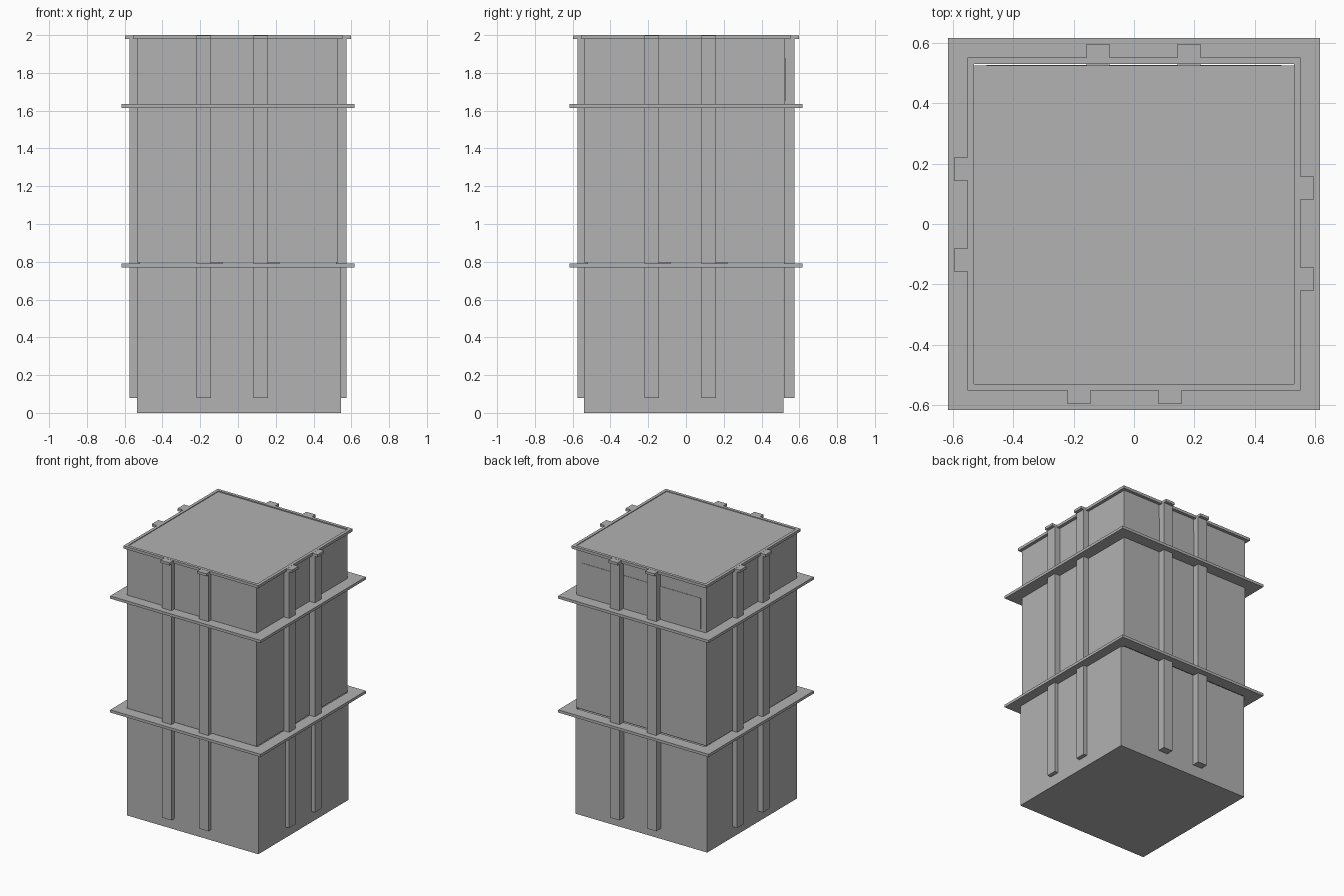
import bpy
import math
from mathutils import Matrix, Vector

cube = bpy.data.objects.get("Cube")
if cube:
    bpy.data.objects.remove(cube, do_unlink=True)

grey = bpy.data.materials.new("concrete grey")
grey.use_nodes = True
GREY = (0.445, 0.445, 0.445, 1)
grey.diffuse_color = GREY
grey.node_tree.nodes["Principled BSDF"].inputs["Base Color"].default_value = GREY


def make(name, verts, faces, turn=0):
    """Mesh object, turned by quarter turns about the vertical axis."""
    rot = Matrix.Rotation(turn * math.pi / 2, 3, "Z")
    mesh = bpy.data.meshes.new(name)
    mesh.from_pydata([rot @ Vector(v) for v in verts], [], faces)
    mesh.materials.append(grey)
    obj = bpy.data.objects.new(name, mesh)
    bpy.context.collection.objects.link(obj)
    return obj


def box(name, xs, ys, zs, turn=0):
    verts = [(x, y, z) for z in zs for x, y in
             ((xs[0], ys[0]), (xs[1], ys[0]), (xs[1], ys[1]), (xs[0], ys[1]))]
    faces = [(3, 2, 1, 0), (4, 5, 6, 7)]
    faces += [(i, (i + 1) % 4, (i + 1) % 4 + 4, i + 4) for i in range(4)]
    return make(name, verts, faces, turn)


def ring(name, inner, outer, z0, z1):
    """Square frame swept from a rectangular section."""
    section = ((outer, z0), (outer, z1), (inner, z1), (inner, z0))
    corners = ((-1, -1), (1, -1), (1, 1), (-1, 1))
    verts = [(r * cx, r * cy, z) for cx, cy in corners for r, z in section]
    faces = [(c * 4 + k, (c + 1) % 4 * 4 + k,
              (c + 1) % 4 * 4 + (k + 1) % 4, c * 4 + (k + 1) % 4)
             for c in range(4) for k in range(4)]
    return make(name, verts, faces)


# Main block in two storeys with a flat lid
box("lower_body", (-0.535, 0.545), (-0.54, 0.515), (0, 0.78))
box("upper_body", (-0.535, 0.53), (-0.54, 0.525), (0.795, 1.995))
box("back_panel", (-0.49, 0.49), (0.52, 0.528), (1.65, 1.88))

# Overhanging ledges and the top lip
ring("lower_ledge", 0.53, 0.617, 0.77, 0.79)
ring("upper_ledge", 0.53, 0.617, 1.615, 1.635)
ring("top_lip", 0.53, 0.553, 1.98, 2.0)

# Two capped pilasters on each side, repeated by quarter turns
for turn, side in enumerate(("front", "left", "back", "right")):
    for number, x in enumerate((-0.182, 0.12), 1):
        span = (x - 0.038, x + 0.038)
        box(f"{side}_pilaster_{number}", span, (-0.574, -0.52), (0.08, 1.985), turn)
        box(f"{side}_pilaster_cap_{number}", span, (-0.597, -0.535), (1.98, 1.999), turn)
